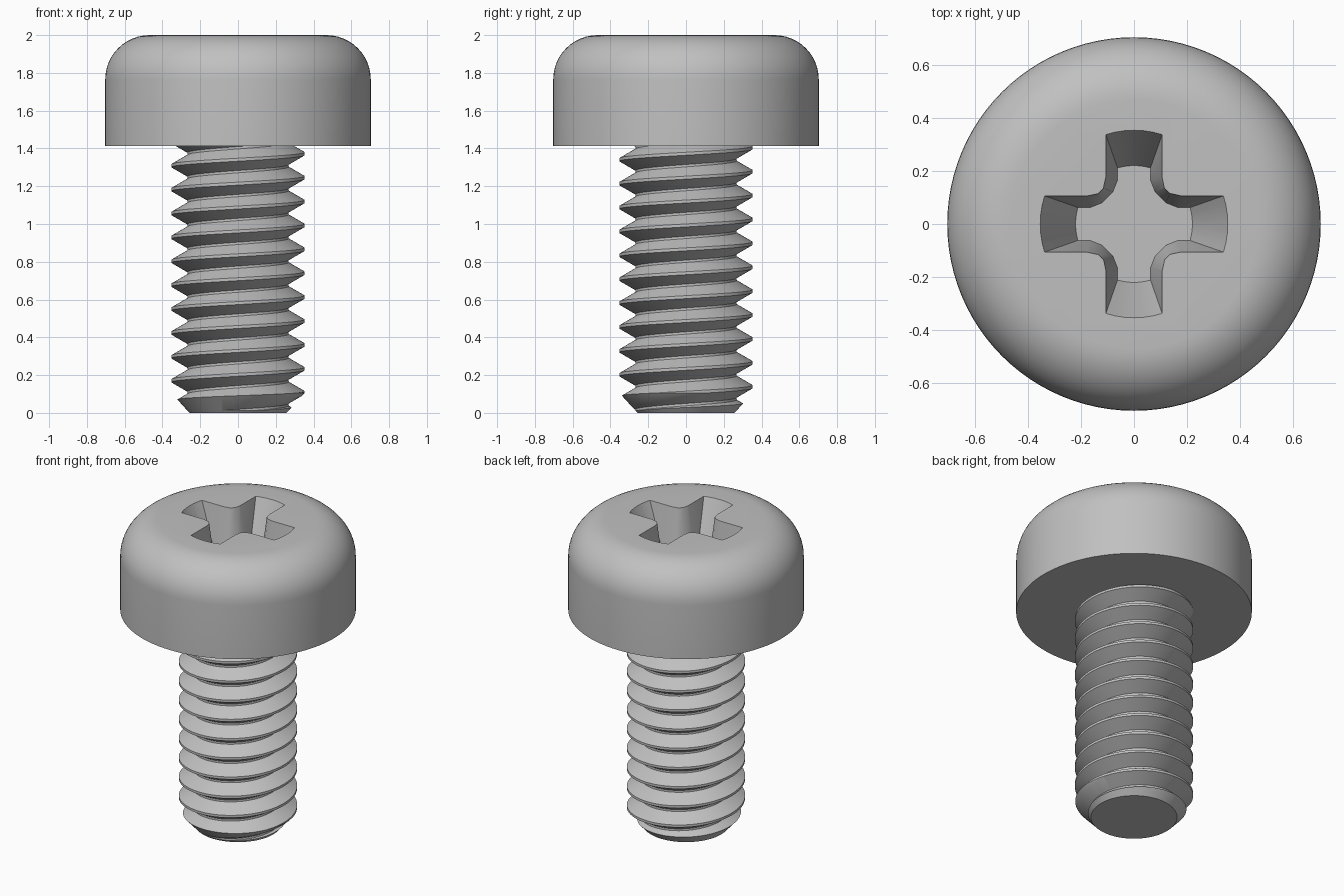
import bpy
import bmesh
from math import sin, cos, pi, atan2, radians

cube = bpy.data.objects.get("Cube")
if cube:
    bpy.data.objects.remove(cube, do_unlink=True)

# One plain metal colour
metal = bpy.data.materials.new("grey metal")
metal.use_nodes = True
colour = (0.53, 0.53, 0.53, 1)
metal.diffuse_color = colour
metal.node_tree.nodes["Principled BSDF"].inputs["Base Color"].default_value = colour

HEAD_R, HEAD_Z, TOP, FILLET = 0.703, 1.412, 2.0, 0.235
CREST, ROOT, PITCH, PHASE = 0.353, 0.268, 0.1265, 0.107
SEGMENTS = 96


def make_object(name, bm):
    bmesh.ops.recalc_face_normals(bm, faces=bm.faces)
    mesh = bpy.data.meshes.new(name)
    bm.to_mesh(mesh)
    bm.free()
    mesh.materials.append(metal)
    obj = bpy.data.objects.new(name, mesh)
    bpy.context.collection.objects.link(obj)
    return obj


def lathe(name, profile):
    """Revolve (radius, z) points about z and cap both ends."""
    bm = bmesh.new()
    verts = [bm.verts.new((r, 0, z)) for r, z in profile]
    edges = [bm.edges.new(pair) for pair in zip(verts, verts[1:])]
    bmesh.ops.spin(bm, geom=verts + edges, axis=(0, 0, 1), cent=(0, 0, 0),
                   angle=2 * pi, steps=SEGMENTS)
    bmesh.ops.remove_doubles(bm, verts=bm.verts, dist=1e-5)
    bmesh.ops.holes_fill(bm, edges=[e for e in bm.edges if e.is_boundary], sides=0)
    return make_object(name, bm)


def combine(obj, tool, operation):
    """Apply a boolean, discard its tool and shade the result."""
    mod = obj.modifiers.new("cut", "BOOLEAN")
    mod.operation, mod.object, mod.solver = operation, tool, "EXACT"
    bpy.ops.object.select_all(action="DESELECT")
    bpy.context.view_layer.objects.active = obj
    obj.select_set(True)
    bpy.ops.object.modifier_apply(modifier=mod.name)
    bpy.data.objects.remove(tool, do_unlink=True)
    bpy.ops.object.shade_smooth_by_angle(angle=radians(28))


# Head: cylinder with a rounded upper rim
arc = [(HEAD_R - FILLET + FILLET * cos(a), TOP - FILLET + FILLET * sin(a))
       for a in (i * pi / 24 for i in range(13))]
head = lathe("head", [(HEAD_R, HEAD_Z)] + arc)


# Tapered cross recess
def cross_outline(radius, half_width, inner, corner):
    """Four arms with arc ends and bevelled inner corners."""
    half = atan2(half_width, (radius ** 2 - half_width ** 2) ** 0.5)
    arm = [(radius * cos(half * k / 3), radius * sin(half * k / 3)) for k in range(-3, 4)]
    arm += [(inner, half_width), corner, corner[::-1], (half_width, inner)]
    points = []
    for q in range(4):
        c, s = (1, 0, -1, 0)[q], (0, 1, 0, -1)[q]
        points += [(x * c - y * s, x * s + y * c) for x, y in arm]
    return points


DEPTH = 0.3
rim = cross_outline(CREST, 0.106, 0.175, (0.135, 0.115))
floor = cross_outline(0.22, 0.062, 0.165, (0.12, 0.08))
bm = bmesh.new()
loops = []
for t in (-0.1, 1):
    loops.append([bm.verts.new((a[0] + (b[0] - a[0]) * t, a[1] + (b[1] - a[1]) * t,
                                TOP - DEPTH * t)) for a, b in zip(rim, floor)])
    bm.faces.new(loops[-1])
count = len(rim)
for i in range(count):
    j = (i + 1) % count
    bm.faces.new((loops[0][i], loops[0][j], loops[1][j], loops[1][i]))
recess = make_object("recess_cutter", bm)
recess.hide_render = True
combine(head, recess, "DIFFERENCE")

# Threaded shaft: one pitch profile carried up a helix
flank = (CREST - ROOT) * 0.577
crest_half = PITCH / 16
pitch_profile = [(-crest_half, CREST), (crest_half, CREST),
                 (crest_half + flank, ROOT), (PITCH - crest_half - flank, ROOT)]
bm = bmesh.new()
columns = []
for i in range(SEGMENTS):
    turn = i / SEGMENTS
    a = 2 * pi * turn
    columns.append([bm.verts.new((r * cos(a), r * sin(a), PHASE + PITCH * (k + turn) + dz))
                    for k in range(-3, 13) for dz, r in pitch_profile])
rows = len(columns[0])
for i in range(SEGMENTS):
    left = columns[i]
    right = columns[i + 1] if i + 1 < SEGMENTS else columns[0][4:]
    for m in range(min(len(left), len(right)) - 1):
        bm.faces.new((left[m], right[m], right[m + 1], left[m + 1]))
boundary = [e for e in bm.edges if e.is_boundary]
low = bm.verts.new((0, 0, -0.3))
high = bm.verts.new((0, 0, 1.8))
for e in boundary:
    hub = low if e.verts[0].co.z < 0.7 else high
    bm.faces.new((e.verts[0], e.verts[1], hub))
shaft = make_object("threaded_shaft", bm)

# Trim the shaft to length and chamfer its tip
blank = lathe("shaft_blank", [(0.257, 0), (0.375, 0.13), (0.375, HEAD_Z + 0.02)])
blank.hide_render = True
combine(shaft, blank, "INTERSECT")
